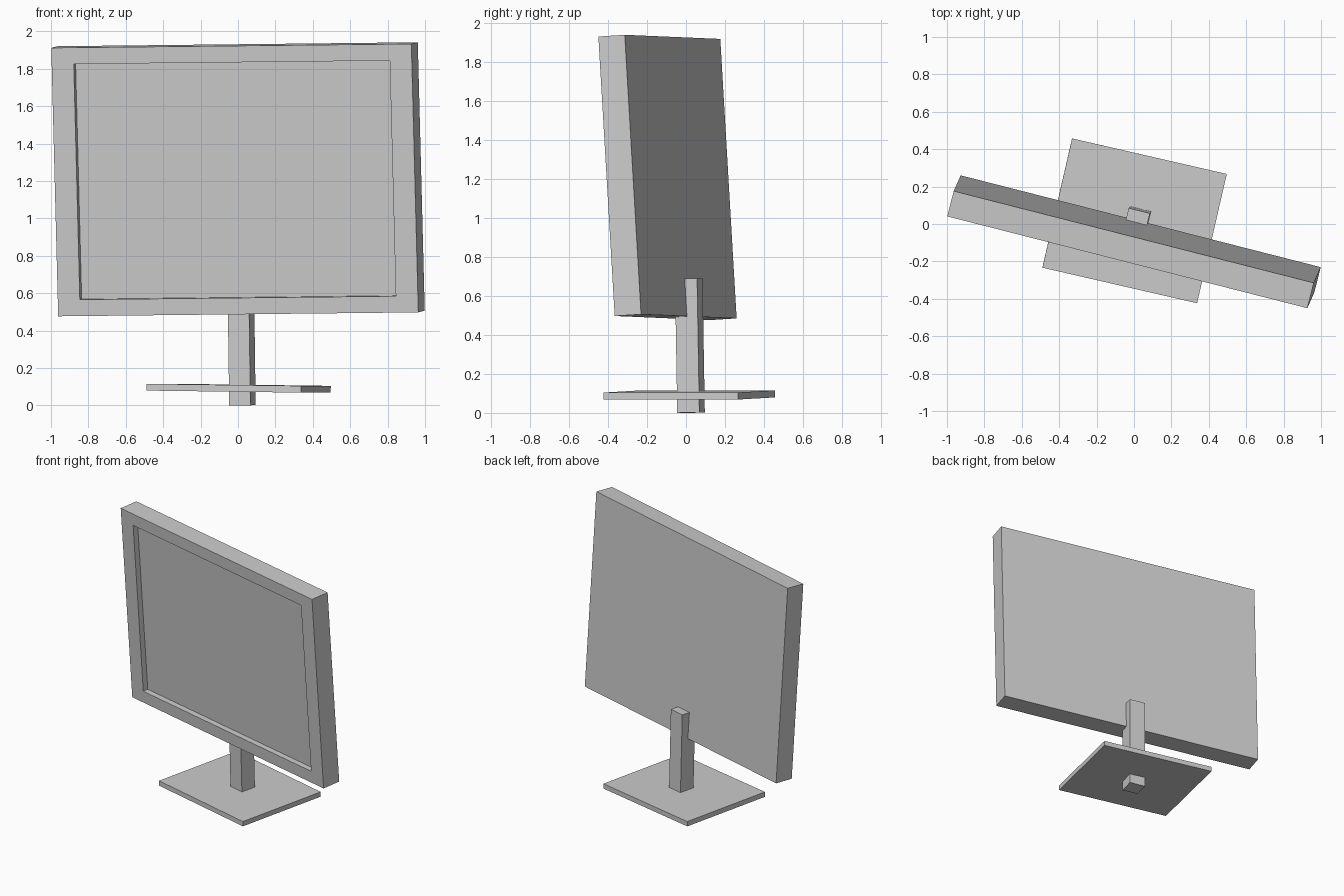
import bpy, bmesh
from mathutils import Vector, Matrix

if "Cube" in bpy.data.objects:
    bpy.data.objects.remove(bpy.data.objects["Cube"])


def frame(centre, across, up):
    """Orthonormal placement matrix from an across direction and a rough up direction."""
    x = Vector(across).normalized()
    up = Vector(up)
    z = (up - x * up.dot(x)).normalized()
    y = z.cross(x)
    m = Matrix((x, y, z)).transposed().to_4x4()
    m.translation = Vector(centre)
    return m


def box(name, size, centre, across, up, shape=None):
    bm = bmesh.new()
    bmesh.ops.create_cube(bm, size=1)
    bmesh.ops.scale(bm, vec=size, verts=bm.verts)
    if shape:
        shape(bm)
    mesh = bpy.data.meshes.new(name)
    bm.to_mesh(mesh)
    bm.free()
    obj = bpy.data.objects.new(name, mesh)
    obj.matrix_world = frame(centre, across, up)
    bpy.context.collection.objects.link(obj)
    return obj


def recess_screen(bm):
    """Inset the front face to leave a bezel, then sink it."""
    face = min(bm.faces, key=lambda f: f.calc_center_median().y)
    face = bmesh.ops.extrude_discrete_faces(bm, faces=[face])["faces"][0]
    bmesh.ops.scale(bm, vec=(0.8775, 1, 0.8775), verts=face.verts)
    face = bmesh.ops.extrude_discrete_faces(bm, faces=[face])["faces"][0]
    bmesh.ops.translate(bm, vec=(0, 0.04, 0), verts=face.verts)


# Screen panel, turned and leaning slightly forward
box("screen_panel", (1.987, 0.14, 1.438), (0, -0.095, 1.209),
    (1.926, -0.491, 0.021), (-0.036, -0.084, 1.433), recess_screen)

# Square post, running through the base and into the panel back
box("stand_post", (0.117, 0.117, 0.688), (0.019, 0.02, 0.345),
    (0.97, -0.24, 0.009), (-0.013, -0.017, 1))

# Flat base plate
box("base_plate", (0.8485, 0.709, 0.036), (0.003, 0.017, 0.092),
    (0.827, -0.19, -0.011), (0.012, -0.003, 1))
